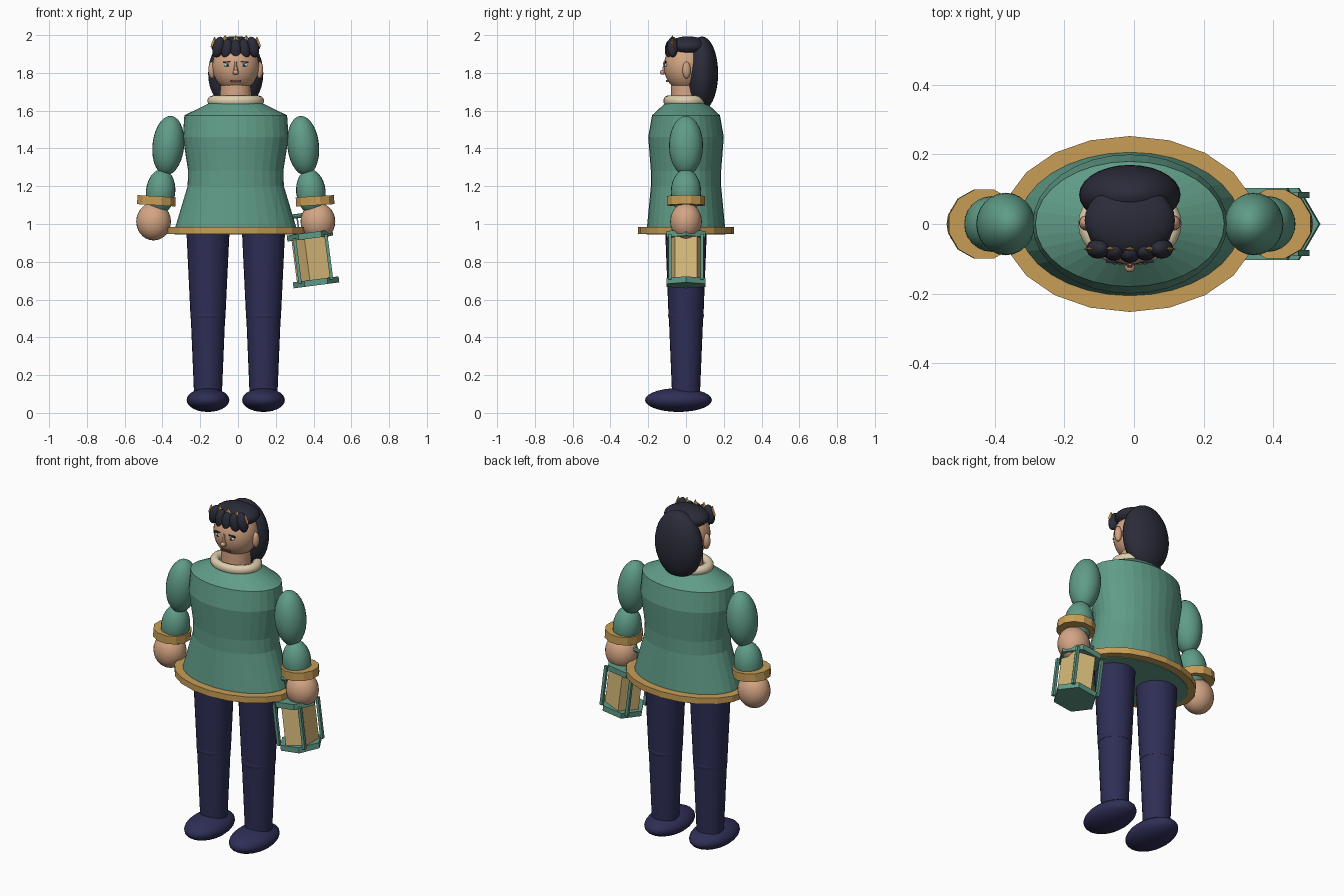
import bpy
import bmesh
import math
from mathutils import Matrix, Vector

cube = bpy.data.objects.get("Cube")
if cube:
    bpy.data.objects.remove(cube)

ORIGIN = Matrix.Translation((-0.012, 0, 0))  # body axis sits slightly off centre


def material(name, r, g, b):
    col = [(c / 255 / 12.92) if c < 11 else ((c / 255 + 0.055) / 1.055) ** 2.4 for c in (r, g, b)] + [1]
    m = bpy.data.materials.new(name)
    m.use_nodes = True
    m.diffuse_color = col
    m.node_tree.nodes["Principled BSDF"].inputs["Base Color"].default_value = col
    return m


GREEN = material("sage green", 96, 156, 135)
GOLD = material("old gold", 200, 158, 86)
NAVY = material("navy", 46, 46, 86)
HAIR = material("blue black", 44, 44, 58)
SKIN = material("skin", 212, 165, 132)
CREAM = material("cream", 222, 206, 174)
GLASS = material("amber glass", 218, 188, 122)
WHITE = material("eye white", 225, 225, 218)
LIP = material("lip brown", 140, 88, 78)


def finish(name, bm, mat, place, smooth):
    bmesh.ops.recalc_face_normals(bm, faces=bm.faces)
    mesh = bpy.data.meshes.new(name)
    bm.to_mesh(mesh)
    bm.free()
    mesh.materials.append(mat)
    mesh.polygons.foreach_set("use_smooth", [smooth] * len(mesh.polygons))
    mesh.transform(ORIGIN @ place)
    ob = bpy.data.objects.new(name, mesh)
    bpy.context.collection.objects.link(ob)
    return ob


def at(x, y, z, tilt=0.0):
    return Matrix.Translation((x, y, z)) @ Matrix.Rotation(tilt, 4, "Y")


def ellipsoid(name, mat, place, size, seg=24, rings=14):
    bm = bmesh.new()
    bmesh.ops.create_uvsphere(bm, u_segments=seg, v_segments=rings, radius=1)
    bmesh.ops.scale(bm, vec=size, verts=bm.verts)
    return finish(name, bm, mat, place, True)


def lathe(name, mat, place, profile, sides, phase=0.0, smooth=False):
    """Stack of elliptical rings (rx, ry, z), capped at both ends."""
    bm = bmesh.new()
    rings = []
    for rx, ry, z in profile:
        angles = [phase + math.tau * i / sides for i in range(sides)]
        rings.append([bm.verts.new((rx * math.cos(a), ry * math.sin(a), z)) for a in angles])
    for low, high in zip(rings, rings[1:]):
        for i in range(sides):
            j = (i + 1) % sides
            bm.faces.new((low[i], low[j], high[j], high[i]))
    bm.faces.new(rings[0])
    bm.faces.new(rings[-1])
    ob = finish(name, bm, mat, place, smooth)
    if smooth:
        for p in ob.data.polygons:
            p.use_smooth = len(p.vertices) == 4
    return ob


def box(name, mat, place, size):
    bm = bmesh.new()
    bmesh.ops.create_cube(bm, size=1)
    bmesh.ops.scale(bm, vec=size, verts=bm.verts)
    return finish(name, bm, mat, place, False)


# Tunic with gold hem
lathe("tunic", GREEN, at(0, 0, 0), [
    (.325, .208, .944), (.318, .206, .99), (.255, .186, 1.2), (.252, .186, 1.28),
    (.28, .2, 1.46), (.272, .18, 1.575), (.14, .11, 1.64)], 32)
lathe("tunic_hem", GOLD, at(0, 0, 0), [(.368, .253, .948), (.368, .253, .984)], 20)

# Collar: squashed ring
bm = bmesh.new()
tube = bmesh.ops.create_circle(bm, radius=.028, segments=10)["verts"]
bmesh.ops.rotate(bm, verts=tube, matrix=Matrix.Rotation(math.pi / 2, 3, "X"))
bmesh.ops.translate(bm, verts=tube, vec=(.122, 0, 0))
bmesh.ops.spin(bm, geom=bm.verts[:] + bm.edges[:], axis=(0, 0, 1), cent=(0, 0, 0),
               angle=math.tau, steps=28, use_merge=True)
bmesh.ops.scale(bm, vec=(1, .8, 1), verts=bm.verts)
finish("collar", bm, CREAM, at(0, 0, 1.652), True)

# Legs, feet, arms and hands
for side, s in (("left", 1), ("right", -1)):
    x = .147 * s
    lathe(side + "_thigh", NAVY, at(x, 0, 0), [(.092, .092, .5), (.114, .11, .96)], 24, smooth=True)
    ellipsoid(side + "_knee", NAVY, at(x, 0, .515), (.093, .095, .05))
    lathe(side + "_shin", NAVY, at(x, 0, 0), [(.073, .073, .08), (.091, .091, .51)], 24, smooth=True)
    ellipsoid(side + "_shoe", NAVY, at(x, -.04, .068), (.113, .177, .063))
    lean = -.1 * s
    ellipsoid(side + "_upper_arm", GREEN, at(.357 * s, 0, 1.415, lean), (.084, .09, .158))
    ellipsoid(side + "_forearm", GREEN, at(.398 * s, 0, 1.17, lean), (.078, .08, .12))
    lathe(side + "_cuff", GOLD, at(.42 * s, 0, 1.123, -.06 * s),
          [(.105, .103, -.024), (.105, .103, .024)], 12, math.pi / 12)
    ellipsoid(side + "_hand", SKIN, at(.435 * s, 0, 1.013), (.092, .084, .1))

# Head
lathe("neck", SKIN, at(0, 0, 0), [(.085, .08, 1.6), (.08, .078, 1.78)], 20, smooth=True)
ellipsoid("head", SKIN, at(0, 0, 1.835), (.124, .117, .135), 32, 20)
lathe("nose_bridge", SKIN, at(0, -.113, 0), [(.016, .016, 1.795), (.006, .008, 1.86)], 6)
ellipsoid("nose_tip", SKIN, at(0, -.124, 1.803), (.015, .015, .013), 12, 8)
box("mouth", LIP, at(0, -.098, 1.757), (.056, .014, .012))
box("mouth_line", HAIR, at(0, -.1025, 1.758), (.05, .008, .003))
for side, s in (("left", 1), ("right", -1)):
    ellipsoid(side + "_ear", SKIN, at(.126 * s, .003, 1.815), (.02, .022, .045), 14, 10)
    ellipsoid(side + "_eye", WHITE, at(.043 * s, -.106, 1.841), (.021, .008, .009), 14, 8)
    ellipsoid(side + "_iris", GREEN, at(.043 * s, -.111, 1.841), (.009, .005, .008), 10, 6)
    ellipsoid(side + "_pupil", HAIR, at(.043 * s, -.115, 1.841), (.004, .002, .004), 8, 6)
    box(side + "_brow", HAIR, at(.046 * s, -.107, 1.858, .12 * s), (.044, .01, .007))

# Hair: long back, crown cap and fringe
ellipsoid("back_hair", HAIR, at(0, .084, 1.797), (.146, .086, .196), 28, 18)
ellipsoid("hair_cap", HAIR, at(0, .01, 1.94), (.13, .105, .054), 28, 14)
for i in range(-2, 3):
    lift = .004 * i * i
    ellipsoid("fringe_lock", HAIR, at(.046 * i, -.083 + .006 * abs(i), 1.921 + lift, -.12 * i),
              (.031, .029, .056), 14, 10)

# Tiara: curved band with five flat points
for i in range(-2, 3):
    big = abs(i) == 2
    base = 1.938 if big else 1.955
    tip = 1.99 if big else 1.999
    lathe("tiara_point", GOLD, at(.056 * i, -.072, 0),
          [(.021, .008, base), (.017, .007, base + .018), (.002, .002, tip)], 4)
box("tiara_band", GOLD, at(0, -.072, 1.952), (.235, .014, .024))

# Lantern hanging from the left hand, tilted outwards
lantern = at(.409, 0, .815, -.13)


def on_lantern(x, y, z):
    return lantern @ Matrix.Translation((x, y, z))


for name, z in (("lantern_base", -.125), ("lantern_top", .125)):
    lathe(name, GREEN, on_lantern(0, 0, z), [(.122, .12, -.016), (.122, .12, .016)], 6)
lathe("lantern_glass", GLASS, lantern, [(.1, .1, -.12), (.1, .1, .12)], 5, math.pi)
for sx in (-1, 1):
    for sy in (-1, 1):
        box("lantern_post", GREEN, on_lantern(.084 * sx, .084 * sy, 0), (.017, .017, .24))
    box("lantern_wire", GREEN, on_lantern(.055 * sx, 0, .185), (.008, .008, .1))
grip = on_lantern(0, 0, .236) @ Matrix.Rotation(math.pi / 2, 4, "Y")
lathe("lantern_grip", GREEN, grip, [(.012, .012, -.09), (.012, .012, .09)], 8)
